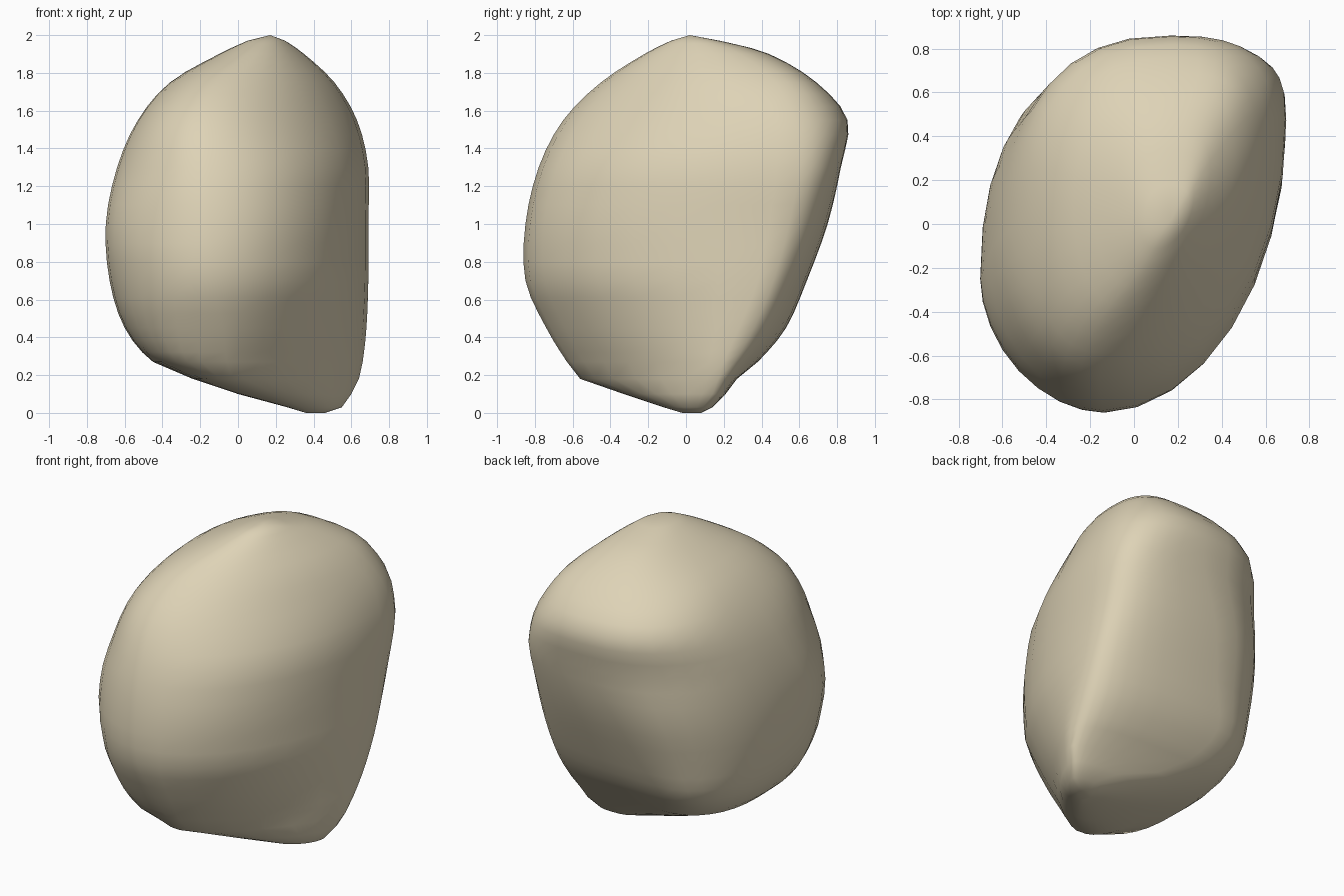
import bpy
import bmesh
from math import sin, cos, pi

cube = bpy.data.objects.get("Cube")
if cube:
    bpy.data.objects.remove(cube, do_unlink=True)

# Horizontal slices: height, then the right, back, left and front extreme points
SLICES = [
    (0.00, (.46, .05), (.41, .08), (.36, .03), (.39, -.02)),
    (0.03, (.55, .09), (.42, .14), (.26, .02), (.33, -.12)),
    (0.10, (.60, .14), (.30, .21), (0, -.05), (.15, -.33)),
    (0.18, (.64, .17), (.05, .27), (-.24, -.1), (-.03, -.56)),
    (0.27, (.66, .20), (-.1, .38), (-.45, -.1), (-.06, -.63)),
    (0.45, (.68, .28), (-.2, .53), (-.60, -.1), (-.08, -.74)),
    (0.70, (.69, .38), (-.1, .64), (-.68, -.2), (-.13, -.85)),
    (1.00, (.69, .44), (0, .75), (-.70, -.25), (-.14, -.85)),
    (1.30, (.69, .48), (.15, .82), (-.64, -.1), (-.15, -.78)),
    (1.55, (.63, .48), (.17, .855), (-.53, 0), (-.15, -.65)),
    (1.75, (.51, .36), (.18, .69), (-.36, .1), (-.1, -.45)),
    (1.90, (.35, .22), (.15, .44), (-.1, .06), (.05, -.22)),
    (1.97, (.25, .10), (.16, .18), (.05, .04), (.12, -.08)),
]
# Height, then the roundness of each quarter: lower values give squarer corners
ROUNDNESS = [
    (0.00, .7, .9, 1, 1.1),
    (0.18, .7, .87, .72, 1.5),
    (0.27, .7, .87, .65, 1.45),
    (0.45, .7, .87, .8, 1.3),
    (0.70, .7, .87, 1.03, 1.07),
    (1.00, .66, .87, 1.1, 1),
    (1.30, .63, .87, 1.02, 1),
    (1.60, .85, .8, .88, 1.12),
    (1.77, .62, .88, .9, 1.12),
    (2.00, .8, .95, .95, 1.1),
]
STEPS = 8
FILL = 3


def flatten(row):
    return [row[0]] + [v for point in row[1:] for v in point]


def smooth_rows(rows):
    """Add in-between slices along a smooth curve above the angular base."""
    rows = [rows[0]] + rows + [rows[-1]]
    out = []
    for a, b, c, d in zip(rows, rows[1:], rows[2:], rows[3:]):
        fill = FILL if b[0] > 0.2 else 1
        for k in range(fill):
            t = k / fill
            out.append([q + t / 2 * (r - p + t * (2 * p - 5 * q + 4 * r - s
                        + t * (3 * q - p - 3 * r + s)))
                        for p, q, r, s in zip(a, b, c, d)])
    return out + [rows[-1]]


def roundness_at(z):
    for low, high in zip(ROUNDNESS, ROUNDNESS[1:]):
        if z <= high[0]:
            t = (z - low[0]) / (high[0] - low[0])
            return [a + t * (b - a) for a, b in zip(low[1:], high[1:])]


def slice_points(row):
    """Join four extreme points with rounded quarter arcs."""
    z = row[0]
    points = list(zip(row[1::2], row[2::2]))
    out = []
    for q, power in enumerate(roundness_at(z)):
        a, b = points[q], points[(q + 1) % 4]
        # the arc centre lines up with both end tangents
        cx, cy = (b[0], a[1]) if q % 2 == 0 else (a[0], b[1])
        for i in range(STEPS):
            t = i / STEPS * pi / 2
            c, s = cos(t) ** power, sin(t) ** power
            out.append((cx + (a[0] - cx) * c + (b[0] - cx) * s,
                        cy + (a[1] - cy) * c + (b[1] - cy) * s, z))
    return out


# Skin the slices and close both ends
bm = bmesh.new()
rings = [[bm.verts.new(p) for p in slice_points(row)]
         for row in smooth_rows([flatten(s) for s in SLICES])]
n = 4 * STEPS
for low, high in zip(rings, rings[1:]):
    for i in range(n):
        j = (i + 1) % n
        bm.faces.new((low[i], low[j], high[j], high[i]))
apex = bm.verts.new((.17, .02, 2))
for i in range(n):
    bm.faces.new((rings[-1][i], rings[-1][(i + 1) % n], apex))
bm.faces.new(rings[0][::-1])
bmesh.ops.recalc_face_normals(bm, faces=bm.faces)
for face in bm.faces:
    face.smooth = True

mesh = bpy.data.meshes.new("boulder")
bm.to_mesh(mesh)
bm.free()
boulder = bpy.data.objects.new("boulder", mesh)
bpy.context.collection.objects.link(boulder)

# Sandy stone colour
stone = bpy.data.materials.new("sandy stone")
stone.use_nodes = True
color = (.73, .65, .47, 1)
stone.diffuse_color = color
stone.node_tree.nodes["Principled BSDF"].inputs["Base Color"].default_value = color
mesh.materials.append(stone)
